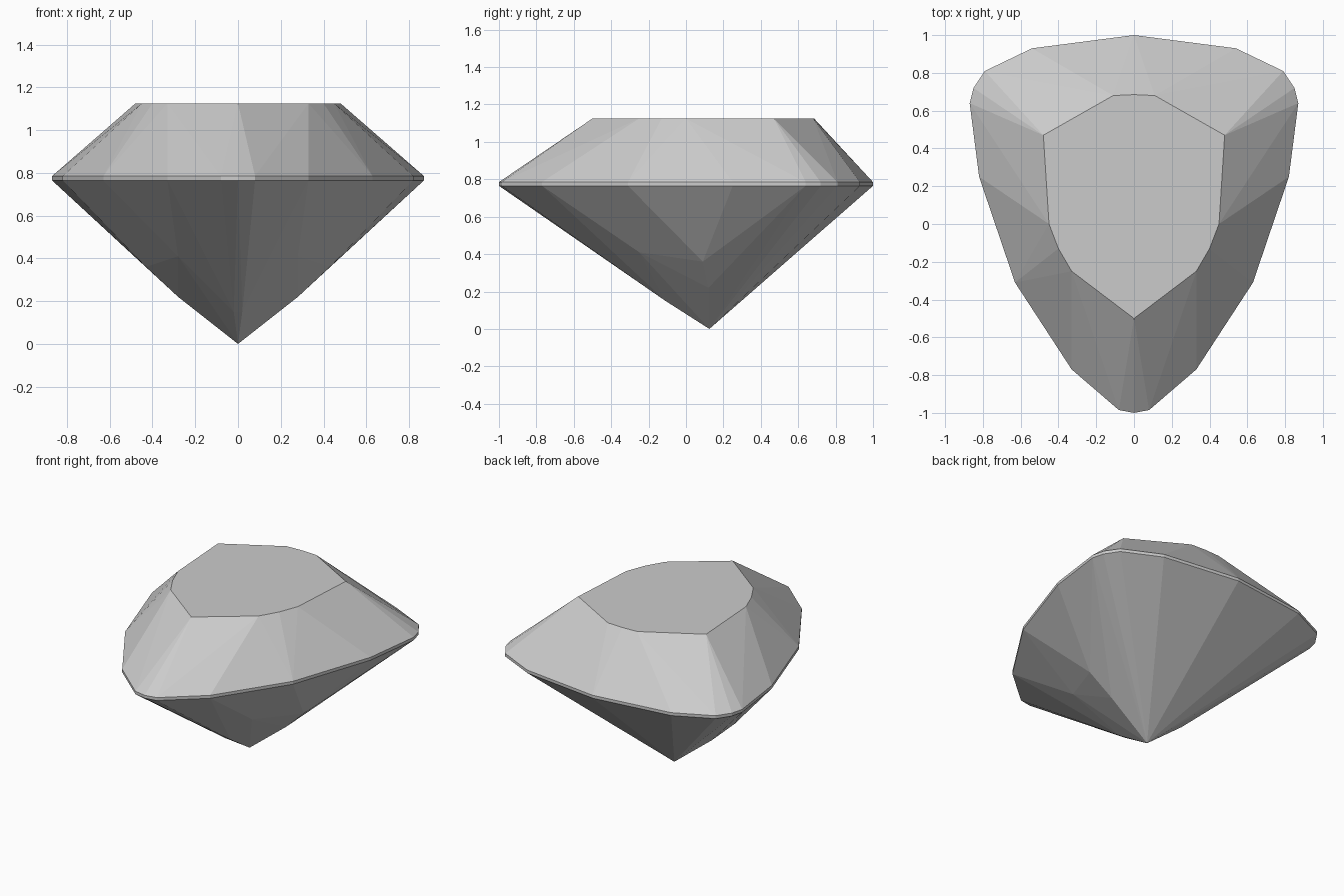
import bpy, bmesh

cube = bpy.data.objects.get("Cube")
if cube:
    bpy.data.objects.remove(cube, do_unlink=True)

# One plain grey for the whole stone
grey = bpy.data.materials.new("stone_grey")
grey.use_nodes = True
colour = (0.6, 0.6, 0.6, 1)
grey.diffuse_color = colour
grey.node_tree.nodes["Principled BSDF"].inputs["Base Color"].default_value = colour

GIRDLE_LOW, GIRDLE_HIGH, TABLE = 0.765, 0.785, 1.125

# Half outlines, mirrored across x
girdle = [(0, 1), (0.54, 0.93), (0.79, 0.81), (0.85, 0.72), (0.87, 0.64),
          (0.82, 0.25), (0.63, -0.31), (0.33, -0.77), (0.08, -0.985), (0, -1)]
table = [(0, 0.685), (0.11, 0.68), (0.48, 0.47), (0.45, 0),
         (0.4, -0.13), (0.33, -0.25), (0, -0.5)]
# Culet and the facet corners of the pavilion
pavilion = [(0, 0.125, 0), (0.28, 0.12, 0.22), (0.43, 0.09, 0.36),
            (0.28, -0.25, 0.41), (0.02, -0.11, 0.15)]


def at_height(outline, z):
    return [(x, y, z) for x, y in outline]


def mirrored(points):
    return points + [(-x, y, z) for x, y, z in points if x > 0]


# Faceted stone: the convex skin around table, girdle and pavilion corners
bm = bmesh.new()
corners = (at_height(table, TABLE) + at_height(girdle, GIRDLE_HIGH)
           + at_height(girdle, GIRDLE_LOW) + pavilion)
for co in mirrored(corners):
    bm.verts.new(co)
hull = bmesh.ops.convex_hull(bm, input=bm.verts)
loose = [v for v in bm.verts if not v.link_faces]
bmesh.ops.delete(bm, geom=loose, context='VERTS')

# Merge the flat table into one facet
bmesh.ops.dissolve_limit(bm, angle_limit=0.003, verts=bm.verts, edges=bm.edges)
bmesh.ops.recalc_face_normals(bm, faces=bm.faces)

mesh = bpy.data.meshes.new("pear_cut_gem")
bm.to_mesh(mesh)
bm.free()
mesh.materials.append(grey)
gem = bpy.data.objects.new("pear_cut_gem", mesh)
bpy.context.collection.objects.link(gem)
